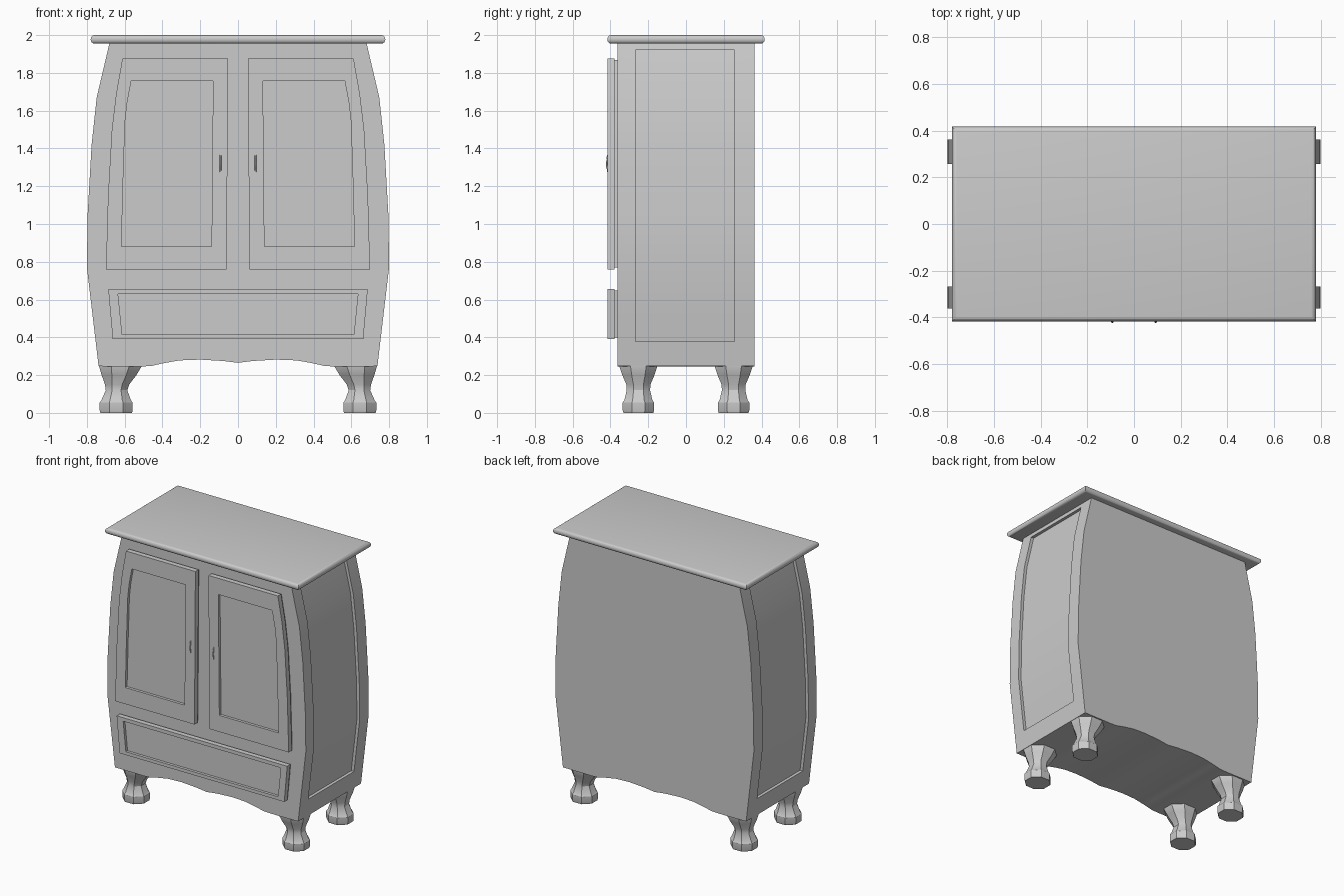
import bpy, bmesh, math

cube = bpy.data.objects.get("Cube")
if cube:
    bpy.data.objects.remove(cube, do_unlink=True)

GREY = (0.6, 0.6, 0.6, 1.0)
paint = bpy.data.materials.new("plain grey")
paint.use_nodes = True
paint.diffuse_color = GREY
paint.node_tree.nodes["Principled BSDF"].inputs["Base Color"].default_value = GREY


def smooth(obj, degrees=28):
    bpy.ops.object.select_all(action='DESELECT')
    obj.select_set(True)
    bpy.context.view_layer.objects.active = obj
    bpy.ops.object.shade_smooth_by_angle(angle=math.radians(degrees))


def loft(name, rings):
    """Skin a closed solid through rings of equal point count."""
    bm = bmesh.new()
    loops = [[bm.verts.new(p) for p in ring] for ring in rings]
    n = len(loops[0])
    for a, b in zip(loops, loops[1:]):
        for i in range(n):
            j = (i + 1) % n
            bm.faces.new((a[i], a[j], b[j], b[i]))
    bm.faces.new(loops[0][::-1])
    bm.faces.new(loops[-1])
    bmesh.ops.recalc_face_normals(bm, faces=bm.faces)
    mesh = bpy.data.meshes.new(name)
    bm.to_mesh(mesh)
    bm.free()
    mesh.materials.append(paint)
    obj = bpy.data.objects.new(name, mesh)
    bpy.context.collection.objects.link(obj)
    return obj


def upright(outline, y):
    return [(x, y, z) for x, z in outline]


def shrink(outline, amount):
    """Pull an outline toward its middle by a fixed distance on each axis."""
    cx = sum(p[0] for p in outline) / len(outline)
    cz = (min(p[1] for p in outline) + max(p[1] for p in outline)) / 2
    return [(x - math.copysign(amount, x - cx), z - math.copysign(amount, z - cz))
            for x, z in outline]


def fielded_panel(name, outer, inner):
    """Raised front with a stepped back and a sunken field."""
    back = shrink(outer, 0.009)
    obj = loft(name, [upright(back, -0.355), upright(back, -0.378),
                      upright(outer, -0.378), upright(outer, -0.415),
                      upright(inner, -0.415), upright(inner, -0.395)])
    smooth(obj)


# Bowed carcass with a scalloped lower edge
SIDE = [(0.738, 0.247), (0.768, 0.5), (0.8, 0.77), (0.796, 1.05),
        (0.775, 1.42), (0.748, 1.67), (0.68, 1.96)]
APRON = [(0, 0.265), (0.08, 0.275), (0.2, 0.282), (0.31, 0.278),
         (0.4, 0.262), (0.46, 0.248), (0.51, 0.246)]
half = APRON + SIDE
outline = half + [(-x, z) for x, z in reversed(half[1:])]
carcass = loft("carcass", [upright(outline, -0.362), upright(outline, 0.362)])


def side_x(z):
    for (x0, z0), (x1, z1) in zip(SIDE, SIDE[1:]):
        if z0 <= z <= z1:
            return x0 + (x1 - x0) * (z - z0) / (z1 - z0)


# Sunken side panels
levels = [0.378] + [z for _, z in SIDE if 0.4 < z < 1.9] + [1.922]
for s, label in ((1, "left"), (-1, "right")):
    strip = [(s * (side_x(z) - 0.022), z) for z in levels]
    strip += [(s * (side_x(z) + 0.1), z) for z in reversed(levels)]
    cutter = loft(label + "_recess_cutter",
                  [upright(strip, -0.268), upright(strip, 0.258)])
    cutter.hide_render = True
    mod = carcass.modifiers.new(label + "_recess", 'BOOLEAN')
    mod.operation = 'DIFFERENCE'
    mod.solver = 'EXACT'
    mod.object = cutter
    bpy.context.view_layer.objects.active = carcass
    bpy.ops.object.modifier_apply(modifier=mod.name)
    bpy.data.objects.remove(cutter, do_unlink=True)
smooth(carcass)

# Top board with half-round edges
rings = []
for i in range(9):
    a = -math.pi / 2 + math.pi * i / 8
    w = 0.76 + 0.02 * math.cos(a)
    d = 0.397 + 0.02 * math.cos(a)
    z = 1.9775 + 0.0225 * math.sin(a)
    rings.append([(w, d, z), (-w, d, z), (-w, -d, z), (w, -d, z)])
smooth(loft("top_board", rings))

# Pair of doors with handles
DOOR = [(0.053, 1.876), (0.612, 1.876), (0.645, 1.69), (0.668, 1.5),
        (0.688, 1.15), (0.699, 0.76), (0.06, 0.76)]
FIELD = [(0.132, 1.758), (0.565, 1.758), (0.587, 1.64), (0.598, 1.54),
         (0.609, 1.2), (0.617, 0.88), (0.14, 0.88)]
GRIP = [(-0.413, 1.365), (-0.417, 1.352), (-0.415, 1.34), (-0.42, 1.322),
        (-0.42, 1.305), (-0.415, 1.292), (-0.413, 1.275)]
for s, label in ((1, "left"), (-1, "right")):
    fielded_panel(label + "_door", [(s * x, z) for x, z in DOOR],
                  [(s * x, z) for x, z in FIELD])
    curve = bpy.data.curves.new(label + "_handle", 'CURVE')
    curve.dimensions = '3D'
    curve.bevel_depth = 0.005
    curve.bevel_resolution = 1
    curve.use_fill_caps = True
    spline = curve.splines.new('POLY')
    spline.points.add(len(GRIP) - 1)
    for point, (y, z) in zip(spline.points, GRIP):
        point.co = (s * 0.093, y, z, 1)
    curve.materials.append(paint)
    bpy.context.collection.objects.link(
        bpy.data.objects.new(label + "_handle", curve))

# Wide drawer
fielded_panel("drawer",
              [(-0.687, 0.656), (0.687, 0.656), (0.663, 0.39), (-0.663, 0.39)],
              [(-0.635, 0.63), (0.635, 0.63), (0.613, 0.414), (-0.613, 0.414)])

# Turned eight-sided legs: height, centre x, half width, half depth
LEG = [(0, 0.645, 0.084, 0.079), (0.012, 0.645, 0.087, 0.083),
       (0.055, 0.645, 0.087, 0.083), (0.068, 0.645, 0.078, 0.074),
       (0.12, 0.643, 0.057, 0.062), (0.15, 0.64, 0.064, 0.064),
       (0.2, 0.63, 0.092, 0.085), (0.245, 0.623, 0.112, 0.1),
       (0.262, 0.622, 0.112, 0.1)]
for sx, side in ((1, "left"), (-1, "right")):
    for sy, end in ((-1, "front"), (1, "back")):
        rings = []
        for z, cx, rx, ry in LEG:
            k = 1 / math.cos(math.pi / 8)
            angles = [math.pi / 8 + i * math.pi / 4 for i in range(8)]
            rings.append([(sx * cx + rx * k * math.cos(a),
                           sy * 0.252 + ry * k * math.sin(a), z) for a in angles])
        smooth(loft(f"{end}_{side}_leg", rings))
